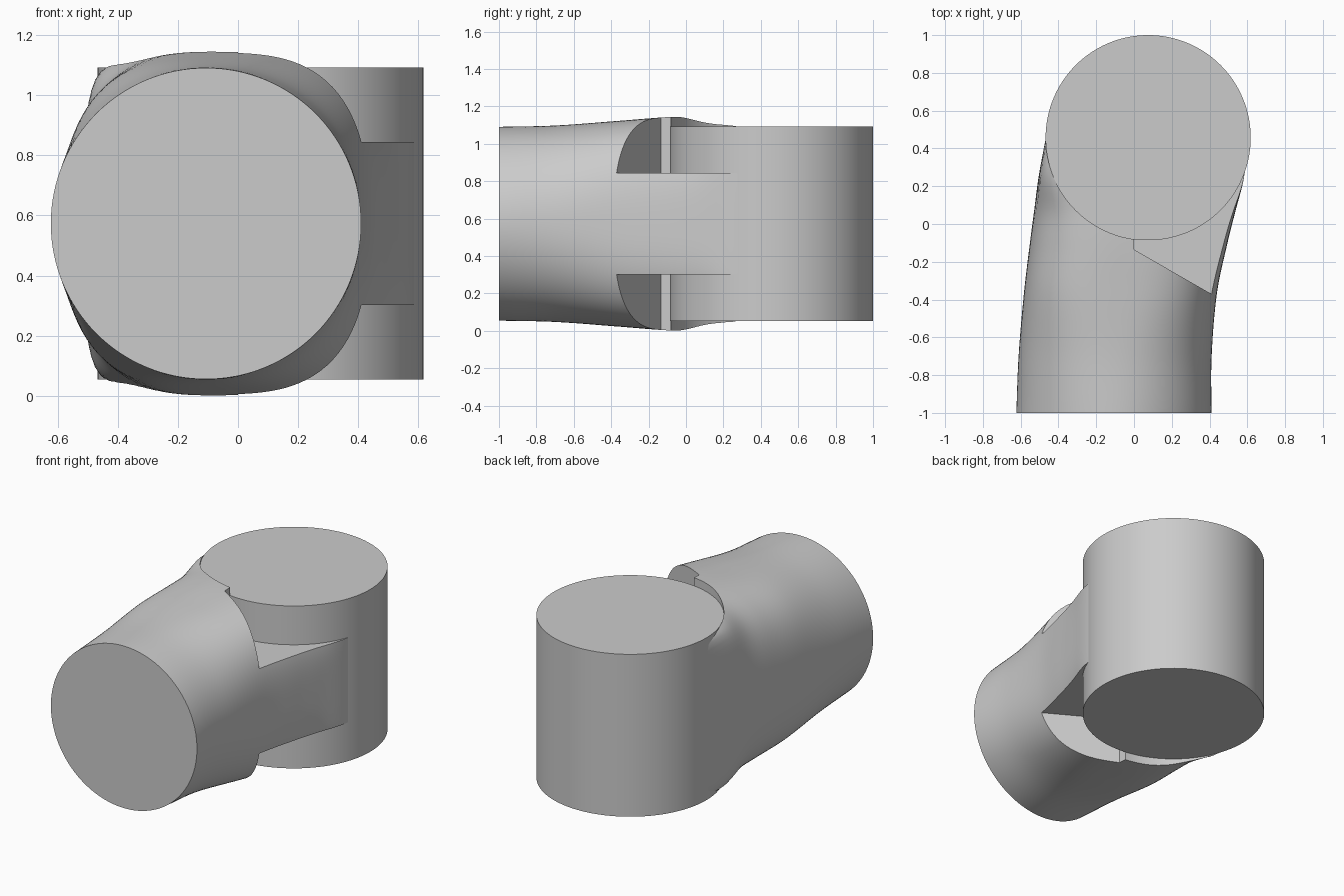
import bpy, bmesh, math

if "Cube" in bpy.data.objects:
    bpy.data.objects.remove(bpy.data.objects["Cube"], do_unlink=True)

MID = 0.573            # height of the symmetry plane
CX, CY, R = 0.075, 0.457, 0.543

grey = bpy.data.materials.new("light grey")
grey.use_nodes = True
grey.diffuse_color = (0.6, 0.6, 0.6, 1)
grey.node_tree.nodes["Principled BSDF"].inputs["Base Color"].default_value = (0.6, 0.6, 0.6, 1)


def loft(name, rings):
    """Skin closed rings of equal point count and cap both ends."""
    bm = bmesh.new()
    rows = [[bm.verts.new(p) for p in ring] for ring in rings]
    n = len(rows[0])
    for a, b in zip(rows, rows[1:]):
        for i in range(n):
            j = (i + 1) % n
            bm.faces.new((a[i], a[j], b[j], b[i]))
    bm.faces.new(rows[0])
    bm.faces.new(rows[-1])
    bmesh.ops.recalc_face_normals(bm, faces=bm.faces[:])
    mesh = bpy.data.meshes.new(name)
    bm.to_mesh(mesh)
    bm.free()
    obj = bpy.data.objects.new(name, mesh)
    bpy.context.collection.objects.link(obj)
    mesh.materials.append(grey)
    return obj


def prism(name, outline, z0, z1):
    return loft(name, [[(x, y, z) for x, y in outline] for z in (z0, z1)])


def circle(count=128):
    return [(CX + R * math.cos(2 * math.pi * i / count),
             CY + R * math.sin(2 * math.pi * i / count)) for i in range(count)]


def smooth_key(keys, y):
    """Cubic interpolation through (y, left, right, half height, 1/power)."""
    k = max(i for i in range(len(keys) - 1) if keys[i][0] <= y + 1e-9)

    def slope(i, c):
        a, b = keys[max(i - 1, 0)], keys[min(i + 1, len(keys) - 1)]
        return (b[c] - a[c]) / (b[0] - a[0])
    a, b = keys[k], keys[k + 1]
    d = b[0] - a[0]
    t = (y - a[0]) / d
    return [(2*t**3 - 3*t*t + 1) * a[c] + (t**3 - 2*t*t + t) * d * slope(k, c)
            + (3*t*t - 2*t**3) * b[c] + (t**3 - t*t) * d * slope(k + 1, c)
            for c in range(1, 5)]


def select_only(obj):
    bpy.ops.object.select_all(action='DESELECT')
    obj.select_set(True)
    bpy.context.view_layer.objects.active = obj


# Arm: round at the front, squaring off where it runs into the drum
KEYS = [(-1.0, -0.623, 0.410, 0.518, 0.50),
        (-0.7, -0.611, 0.411, 0.525, 0.45),
        (-0.36, -0.582, 0.440, 0.550, 0.36),
        (-0.1, -0.551, 0.495, 0.570, 0.33),
        (0.06, -0.530, 0.535, 0.574, 0.29),
        (0.25, -0.505, 0.583, 0.555, 0.14),
        (0.45, -0.468, 0.600, 0.520, 0.04)]
rings = []
STEPS, SIDES = 40, 128
for s in range(STEPS + 1):
    y = -1 + 1.45 * s / STEPS
    left, right, high, inv = smooth_key(KEYS, y)
    power = 1 / inv
    ring = []
    for i in range(SIDES):
        c = math.cos(2 * math.pi * i / SIDES)
        q = math.sin(2 * math.pi * i / SIDES)
        r = (abs(c) ** power + abs(q) ** power) ** -inv
        ring.append(((left + right) / 2 + (right - left) / 2 * r * c, y, MID + high * r * q))
    rings.append(ring)
arm = loft("arm", rings)

# Cutters: angled relief notches and clearance above and below the drum
notch = [(0, -0.135), (0.87, -0.635), (0.87, 0.6), (0, 0.6)]
cutters = []
for side in (1, -1):
    for label, outline, gap in (("notch_cutter", notch, 0.271), ("drum_cutter", circle(), 0.517)):
        cutters.append(prism(label, outline, MID + side * gap, MID + side * 0.9))
for cutter in cutters:
    cutter.hide_render = True
    mod = arm.modifiers.new("cut", 'BOOLEAN')
    mod.operation = 'DIFFERENCE'
    mod.solver = 'EXACT'
    mod.object = cutter
    select_only(arm)
    bpy.ops.object.modifier_apply(modifier=mod.name)
for cutter in cutters:
    bpy.data.objects.remove(cutter, do_unlink=True)

# Upright drum
drum = prism("drum", circle(), MID - 0.519, MID + 0.519)

for part in (arm, drum):
    select_only(part)
    bpy.ops.object.shade_smooth_by_angle(angle=math.radians(30))
